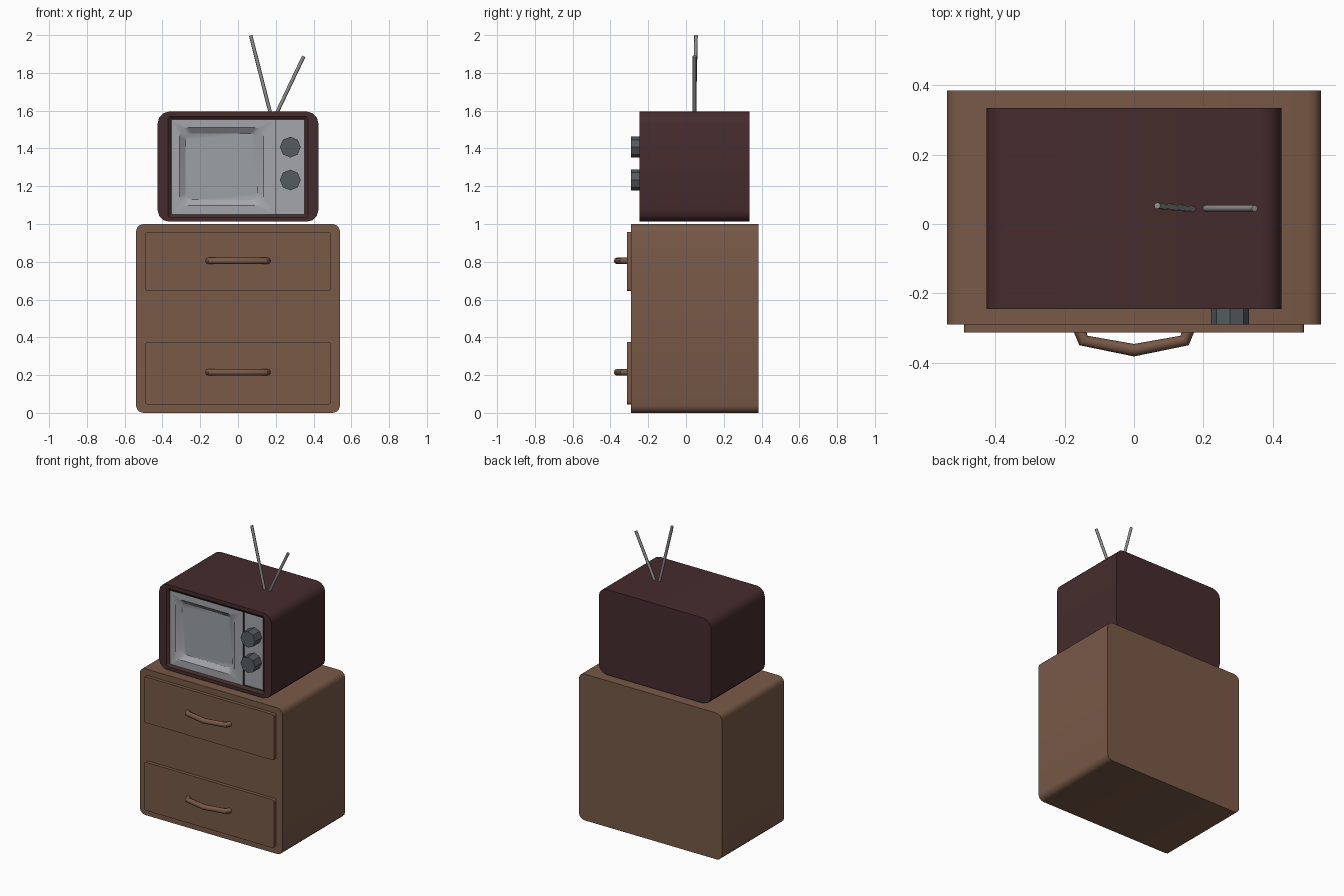
import bpy, bmesh, math
from mathutils import Matrix

if "Cube" in bpy.data.objects:
    bpy.data.objects.remove(bpy.data.objects["Cube"])


def material(name, rgb):
    m = bpy.data.materials.new(name)
    m.diffuse_color = (*rgb, 1)
    m.use_nodes = True
    m.node_tree.nodes["Principled BSDF"].inputs["Base Color"].default_value = m.diffuse_color
    return m


wood = material("brown_wood", (0.188, 0.100, 0.063))
maroon = material("dark_maroon", (0.061, 0.025, 0.026))
silver = material("silver_panel", (0.37, 0.38, 0.40))
glass = material("screen_grey", (0.335, 0.355, 0.370))
knob_grey = material("knob_grey", (0.091, 0.107, 0.114))
metal = material("antenna_metal", (0.28, 0.275, 0.27))


def smooth(ob, angle):
    bpy.ops.object.select_all(action='DESELECT')
    ob.select_set(True)
    bpy.context.view_layer.objects.active = ob
    bpy.ops.object.shade_smooth_by_angle(angle=math.radians(angle))


def finish(bm, name, mats, angle=33):
    bmesh.ops.recalc_face_normals(bm, faces=bm.faces)
    me = bpy.data.meshes.new(name)
    bm.to_mesh(me)
    bm.free()
    for m in mats:
        me.materials.append(m)
    ob = bpy.data.objects.new(name, me)
    bpy.context.collection.objects.link(ob)
    smooth(ob, angle)
    return ob


def loft(name, mats, loops, n=3):
    """Closed solid through rounded rectangles (x0, x1, z0, z1, radius, y), back to front."""
    bm = bmesh.new()
    rings = []
    for x0, x1, z0, z1, r, y in loops:
        centres = [(x1 - r, z1 - r), (x0 + r, z1 - r), (x0 + r, z0 + r), (x1 - r, z0 + r)]
        ring = []
        for k, (cx, cz) in enumerate(centres):
            for i in range(n + 1):
                a = math.pi / 2 * (k + i / n)
                ring.append(bm.verts.new((cx + r * math.cos(a), y, cz + r * math.sin(a))))
        rings.append(ring)
    for a, b in zip(rings, rings[1:]):
        for i in range(len(a)):
            j = (i + 1) % len(a)
            bm.faces.new((a[i], a[j], b[j], b[i]))
    bm.faces.new(rings[0])
    bm.faces.new(rings[-1])
    return finish(bm, name, mats)


def tube(name, mat, points, radius):
    cu = bpy.data.curves.new(name, 'CURVE')
    cu.dimensions = '3D'
    cu.bevel_depth = radius
    cu.bevel_resolution = 2
    cu.use_fill_caps = True
    sp = cu.splines.new('POLY')
    sp.points.add(len(points) - 1)
    for p, co in zip(sp.points, points):
        p.co = (*co, 1)
    cu.materials.append(mat)
    ob = bpy.data.objects.new(name, cu)
    bpy.context.collection.objects.link(ob)
    bpy.ops.object.select_all(action='DESELECT')
    ob.select_set(True)
    bpy.context.view_layer.objects.active = ob
    bpy.ops.object.convert(target='MESH')
    smooth(bpy.context.view_layer.objects.active, 50)


# Cabinet
loft("cabinet", [wood], [(-0.54, 0.54, 0, 1.0, 0.04, 0.385), (-0.54, 0.54, 0, 1.0, 0.04, -0.29)])

# Drawer fronts and their bowed handles
for label, z0, z1, hz in (("lower", 0.045, 0.375, 0.215), ("upper", 0.645, 0.958, 0.805)):
    loft(label + "_drawer", [wood],
         [(-0.49, 0.49, z0, z1, 0.012, -0.28), (-0.49, 0.49, z0, z1, 0.012, -0.313)])
    half = [(0.157, -0.305), (0.146, -0.336)]
    path = [(-x, y, hz) for x, y in half] + [(0, -0.364, hz)] + [(x, y, hz) for x, y in half[::-1]]
    tube(label + "_handle", wood, path, 0.018)

# Television case with a sloped rim and a recessed front
loft("television_case", [maroon], [
    (-0.425, 0.425, 1.012, 1.595, 0.06, 0.335),
    (-0.425, 0.425, 1.012, 1.595, 0.06, -0.245),
    (-0.37, 0.37, 1.035, 1.57, 0.012, -0.245),
    (-0.352, 0.352, 1.05, 1.552, 0.004, -0.23),
    (-0.352, 0.352, 1.05, 1.552, 0.004, -0.19)])

# Screen panel: dark step at its sides, sunken screen
panel = loft("screen_panel", [silver, maroon, glass], [
    (-0.353, 0.202, 1.049, 1.553, 0.002, -0.195),
    (-0.353, 0.202, 1.049, 1.553, 0.002, -0.232),
    (-0.31, 0.135, 1.098, 1.511, 0.045, -0.232),
    (-0.278, 0.103, 1.13, 1.48, 0.035, -0.207)])
for f in panel.data.polygons:
    if abs(f.normal.y) < 0.1:
        f.material_index = 1
    elif f.normal.y < -0.9 and f.center.y > -0.21:
        f.material_index = 2

# Control panel, set slightly further back
loft("control_panel", [silver], [
    (0.195, 0.353, 1.049, 1.553, 0.002, -0.195),
    (0.195, 0.353, 1.049, 1.553, 0.002, -0.217)])

# Eight-sided knobs
for label, z in (("upper", 1.407), ("lower", 1.233)):
    bm = bmesh.new()
    bmesh.ops.create_cone(bm, cap_ends=True, segments=8, radius1=0.055, radius2=0.055, depth=0.08,
                          matrix=Matrix.Translation((0.277, -0.25, z)) @ Matrix.Rotation(math.pi / 2, 4, 'X'))
    finish(bm, label + "_knob", [knob_grey])

# Antennas
tube("left_antenna", metal, [(0.178, 0.043, 1.56), (0.067, 0.053, 1.998)], 0.0095)
tube("right_antenna", metal, [(0.192, 0.045, 1.56), (0.348, 0.045, 1.888)], 0.0095)
